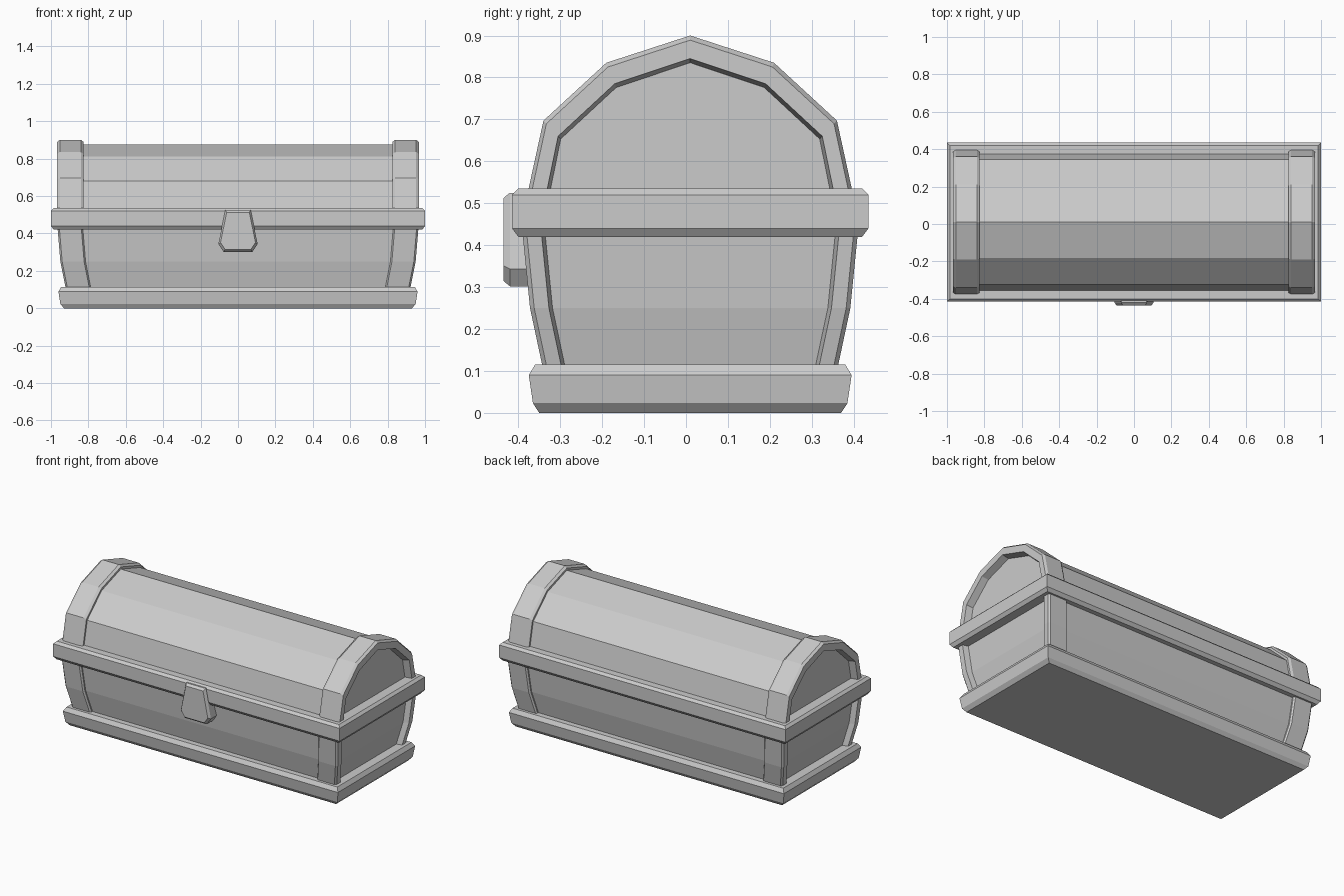
import bpy, bmesh

cube = bpy.data.objects.get("Cube")
if cube:
    bpy.data.objects.remove(cube)

grey = bpy.data.materials.new("light_grey")
grey.use_nodes = True
grey.diffuse_color = (0.6, 0.6, 0.6, 1)
grey.node_tree.nodes["Principled BSDF"].inputs["Base Color"].default_value = grey.diffuse_color

CENTRE_Y = 0.01  # the latch sticks out, so the box sits slightly back


def loft(name, rings, ring_closed=True, caps=True, y=CENTRE_Y):
    """Skin a list of equally long rings of points, with optional end caps."""
    bm = bmesh.new()
    rows = [[bm.verts.new(p) for p in ring] for ring in rings]
    n = len(rows[0])
    for a, b in zip(rows, rows[1:]):
        for i in range(n if ring_closed else n - 1):
            j = (i + 1) % n
            bm.faces.new((a[i], a[j], b[j], b[i]))
    if caps:
        bm.faces.new(rows[0])
        bm.faces.new(rows[-1])
    bmesh.ops.recalc_face_normals(bm, faces=bm.faces)
    mesh = bpy.data.meshes.new(name)
    bm.to_mesh(mesh)
    bm.free()
    mesh.materials.append(grey)
    obj = bpy.data.objects.new(name, mesh)
    obj.location.y = y
    bpy.context.collection.objects.link(obj)
    return obj


def mirror(obj, x=True, y=False):
    mod = obj.modifiers.new("mirror", 'MIRROR')
    mod.use_axis = (x, y, False)


def box_rings(levels):
    """Rectangular rings from (half x, half y, z) levels."""
    return [[(-x, -y, z), (x, -y, z), (x, y, z), (-x, y, z)] for x, y, z in levels]


# Base plinth and rim band, both with chamfered edges
loft("base_plinth", box_rings([(0.93, 0.36, 0), (0.95, 0.375, 0.023),
                               (0.96, 0.385, 0.09), (0.945, 0.37, 0.115)]))
loft("rim_band", box_rings([(0.985, 0.41, 0.42), (1, 0.425, 0.44),
                            (1, 0.425, 0.52), (0.985, 0.41, 0.535)]))

# Flared lower box and its corner posts
FLARE = [(0.92, 0.35, 0.1), (0.95, 0.382, 0.25), (0.965, 0.4, 0.43)]
loft("lower_box", box_rings([(x - 0.035, y - 0.018, z) for x, y, z in FLARE]))
POST = [(-0.135, -0.06), (-0.135, -0.01), (-0.127, 0), (-0.01, 0),
        (0, -0.01), (0, -0.045), (-0.04, -0.055), (-0.05, -0.06)]
posts = loft("corner_posts", [[(x + dx, y + dy, z) for dx, dy in POST]
                              for x, y, z in FLARE])
mirror(posts, y=True)

# Arched lid: profiles blend between an outer and an inner arch
OUTER = [(0.393, 0.5), (0.35, 0.697), (0.2, 0.835), (0, 0.9)]
INNER = [(0.348, 0.5), (0.315, 0.66), (0.18, 0.785), (0, 0.845)]


def arch(x, t):
    half = [(a + (c - a) * t, b + (d - b) * t)
            for (a, b), (c, d) in zip(OUTER, INNER)]
    return [(x, -y, z) for y, z in half] + [(x, y, z) for y, z in half[-2::-1]]


loft("lid_shell", [arch(-0.925, 0.45), arch(0.925, 0.45)])
trim = loft("lid_end_arches",
            [arch(x, t) for x, t in [(0.825, 0.5), (0.825, 0.2), (0.84, 0),
                                     (0.953, 0), (0.968, 0.2), (0.968, 1),
                                     (0.92, 1.2)]],
            ring_closed=False, caps=False)
mirror(trim)

# Latch plate with a chamfered face
LATCH = [(0.068, 0.525), (0.105, 0.343), (0.077, 0.302)]


def latch_ring(y, s):
    half = [(x * s, 0.414 + (z - 0.414) * s) for x, z in LATCH]
    return [(x, y, z) for x, z in half] + [(-x, y, z) for x, z in reversed(half)]


loft("latch", [latch_ring(-0.36, 1), latch_ring(-0.42, 1), latch_ring(-0.435, 0.89)], y=0)
